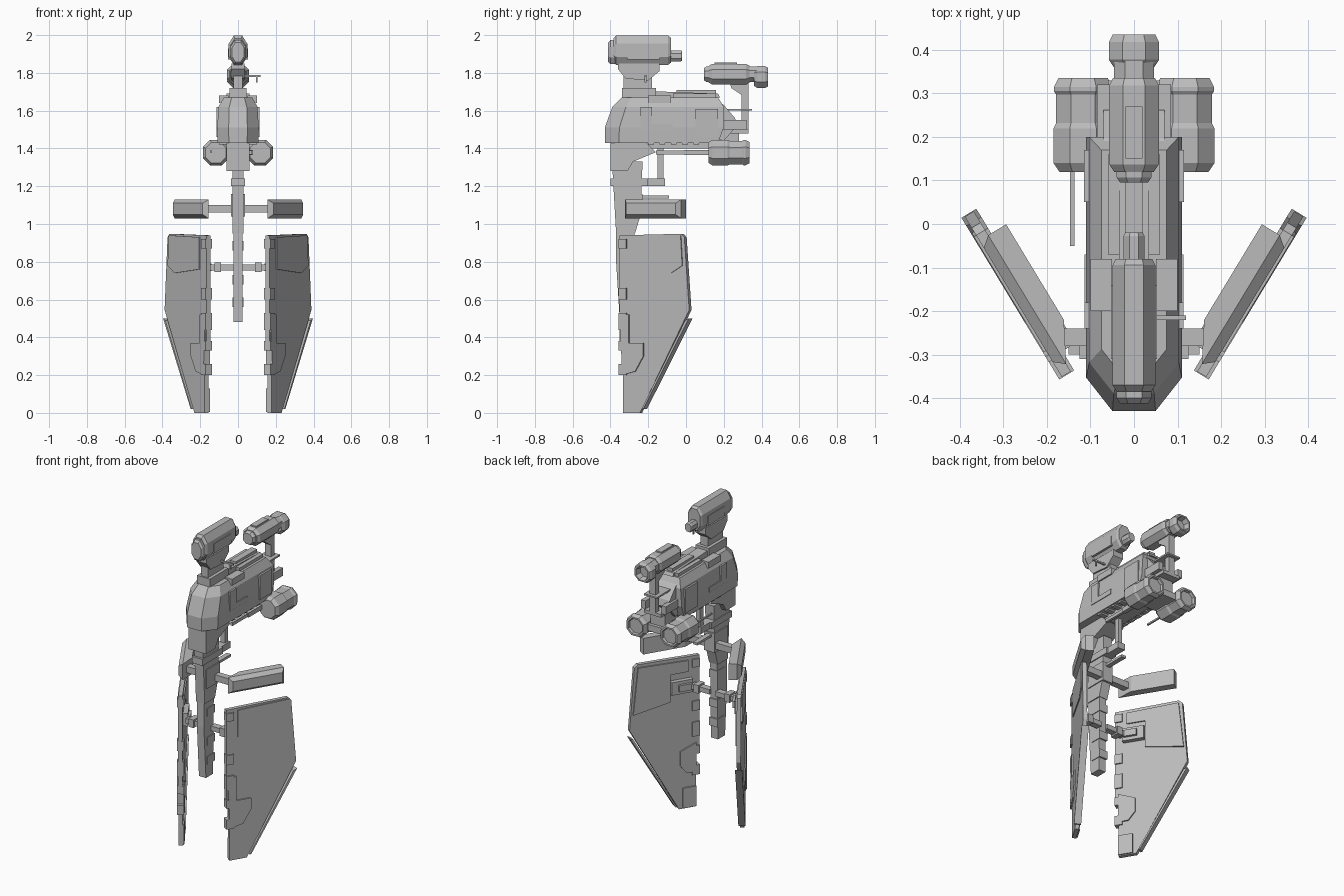
import bpy, bmesh
from mathutils import Vector

if "Cube" in bpy.data.objects:
    bpy.data.objects.remove(bpy.data.objects["Cube"], do_unlink=True)

colour = (.5, .5, .5, 1)
grey = bpy.data.materials.new("hull grey")
grey.use_nodes = True
grey.diffuse_color = colour
grey.node_tree.nodes["Principled BSDF"].inputs["Base Color"].default_value = colour


def loft(name, rings, mirror=False):
    """Skin equal-length rings, cap both ends, optionally mirror across x."""
    bm = bmesh.new()
    loops = [[bm.verts.new(point) for point in ring] for ring in rings]
    count = len(loops[0])
    for lower, upper in zip(loops, loops[1:]):
        for i in range(count):
            j = (i + 1) % count
            bm.faces.new((lower[i], lower[j], upper[j], upper[i]))
    bm.faces.new(reversed(loops[0]))
    bm.faces.new(loops[-1])
    bmesh.ops.recalc_face_normals(bm, faces=bm.faces)
    mesh = bpy.data.meshes.new(name)
    bm.to_mesh(mesh)
    bm.free()
    mesh.materials.append(grey)
    part = bpy.data.objects.new(name, mesh)
    bpy.context.scene.collection.objects.link(part)
    if mirror:
        part.modifiers.new("Mirror", 'MIRROR').use_mirror_merge = False


def rectangle(first, second):
    (a, b), (c, d) = first, second
    return [(a, c), (b, c), (b, d), (a, d)]


def block(name, x, y, z, mirror=False):
    """Box between the given limits."""
    loft(name, [[(px, py, pz) for px, py in rectangle(x, y)] for pz in z], mirror)


def slab(name, half, y, z):
    """Box centred across the model."""
    block(name, (-half, half), y, z)


def cutout(name, x, outline, mirror=False):
    """Side outline of (y, z) points extruded across x."""
    loft(name, [[(px, py, pz) for py, pz in outline] for px in x], mirror)


def canister(name, radius, y, z, x=0, tall=1, hollow=False, mirror=False):
    """Eight-sided can along y with chamfered ends and an optional open back."""
    front, back = y
    lip = radius * .3
    stations = [(front, .8), (front + lip, 1), (back - lip, 1), (back, .85)]
    if hollow:
        stations += [(back, .7), (back - 2 * lip, .55)]
    k = .45
    section = [(k, -1), (1, -k), (1, k), (k, 1), (-k, 1), (-1, k), (-1, -k), (-k, -1)]
    loft(name, [[(x + radius * size * across, py, z + radius * size * tall * up)
                 for across, up in section] for py, size in stations], mirror)


# Wings and vanes share a slanted plane: along it, out of it, and height
ROOT = Vector((.166, -.328, 0))
ALONG = Vector((.518, .856, 0))
OUT = Vector((.856, -.518, 0))
CORE, SKIN = .012, .02


def slanted(outline, depth):
    return [ROOT + ALONG * u + OUT * depth + Vector((0, 0, z)) for u, z in outline]


def panel(name, outline, inner, outer):
    loft(name, [slanted(outline, inner), slanted(outline, outer)], True)


def patch(name, along, z, inner, outer):
    panel(name, rectangle(along, z), inner, outer)


# Main hull with faceted nose, stacked as horizontal slices
BELLY, DECK = 1.43, 1.67


def hull_slice(z, nose, half, back):
    tip, shoulder = half * .45, nose + half * .7
    return [(-tip, nose, z), (tip, nose, z), (half, shoulder, z),
            (half, back, z), (-half, back, z), (-half, shoulder, z)]


loft("hull", [hull_slice(BELLY, -.43, .108, .17), hull_slice(1.51, -.43, .11, .2),
              hull_slice(1.62, -.39, .103, .2), hull_slice(DECK, -.34, .075, .17)])
block("side_plate", (.1, .114), (-.24, -.18), (1.5, 1.62), mirror=True)
block("side_plate_foot", (.1, .114), (-.18, -.07), (1.5, 1.53), mirror=True)
block("rear_side_plate", (.07, .115), (.05, .17), (1.46, 1.61), mirror=True)
block("shoulder_plate", (.05, .1), (-.2, -.08), (1.64, 1.68), mirror=True)
for tooth in range(5):
    start = tooth * .06 - .2
    slab("hull_tooth", .1, (start, start + .03), (BELLY - .01, BELLY + .01))

# Dorsal rail and rear machinery
cutout("dorsal_rail", (-.035, .035), [(-.33, DECK), (.18, DECK), (.17, 1.69), (-.1, 1.7),
                                      (-.3, 1.71)])
slab("dorsal_deck", .06, (-.07, .16), (DECK - .01, DECK + .02))
slab("dorsal_fin", .02, (-.05, .16), (DECK, DECK + .04))
cutout("rear_block", (-.07, .07), [(.15, 1.46), (.2, 1.44), (.27, 1.52), (.26, 1.56),
                                   (.2, 1.63), (.15, 1.66)])
slab("rear_bracket", .06, (.1, .33), (1.48, 1.5))
block("rear_rail", (.055, .085), (.1, .32), (1.5, 1.55), mirror=True)
slab("rear_wire", .045, (.18, .35), (1.6, 1.61))

# Upper cannon and its support
AIM = 1.793
slab("cannon_post", .02, (.295, .33), (1.5, AIM))
cutout("cannon_brace", (-.02, .02), [(.3, 1.68), (.3, AIM), (.22, AIM), (.24, 1.72)])
canister("cannon_front", .04, (.095, .14), AIM)
canister("cannon", .057, (.12, .335), AIM, tall=.95)
canister("cannon_neck", .046, (.3, .4), AIM, tall=.9)
canister("cannon_nozzle", .058, (.36, .435), AIM - .015, hollow=True)
slab("cannon_sight", .02, (.15, .27), (1.84, 1.855))

# Sensor head and neck
canister("head", .049, (-.385, -.08), 1.92, tall=1.58)
canister("face", .04, (-.412, -.35), 1.91, tall=1.6)
canister("head_tail", .024, (-.1, -.02), 1.89, tall=1.2)
block("head_cheek", (.035, .053), (-.31, -.14), (1.87, 1.93), mirror=True)
cutout("jaw", (-.035, .035), [(-.36, 1.85), (-.36, 1.82), (-.32, 1.77), (-.2, 1.76),
                              (-.14, 1.81), (-.14, 1.85)])
slab("neck", .025, (-.33, -.18), (1.7, 1.8))
slab("neck_collar", .045, (-.34, -.16), (DECK, 1.72))
block("antenna_arm", (.02, .12), (-.22, -.21), (1.778, 1.788))
block("antenna_tip", (.095, .103), (-.22, -.21), (1.75, 1.79))

# Twin engines with hollow rear nozzles
POD, SPREAD = 1.378, .117
canister("engine", .068, (.12, .24), POD, SPREAD, mirror=True)
canister("engine_waist", .062, (.2, .32), POD, SPREAD, mirror=True)
canister("engine_nozzle", .067, (.285, .335), POD, SPREAD, hollow=True, mirror=True)
slab("engine_bridge", .07, (.13, .3), (POD - .02, POD + .02))
slab("engine_mount", .05, (.14, .28), (POD, 1.48))
block("long_barrel", (.06, .075), (-.16, .12), (POD - .01, POD + .01))
block("barrel_sleeve", (.055, .08), (-.01, .12), (POD - .014, POD + .014))
block("short_barrel", (-.147, -.137), (-.05, .13), (POD, POD + .01))

# Keel block and long vertical column
cutout("keel", (-.06, .06), [(-.4, 1.44), (-.4, 1.28), (-.31, 1.28), (-.28, 1.33),
                             (-.16, 1.38), (-.22, 1.44)])
slab("keel_rail", .05, (-.25, .14), (1.4, 1.44))
cutout("upper_column", (-.03, .03), [(-.39, 1.3), (-.37, .95), (-.27, .95), (-.24, 1.05),
                                     (-.23, 1.33), (-.3, 1.33)])
cutout("column", (-.024, .024), [(-.37, 1.1), (-.37, .8), (-.35, .48), (-.28, .48),
                                 (-.27, 1.1)])
slab("column_collar", .036, (-.4, -.2), (1.2, 1.24))
slab("column_joint", .036, (-.36, -.23), (1.04, 1.16))
slab("piston_foot", .025, (-.22, -.11), (1.2, 1.24))
slab("piston", .014, (-.15, -.12), (1.22, 1.41))
slab("rear_spike", .015, (-.25, -.09), (1.135, 1.15))
for z in (.56, .68, .86):
    slab("column_band", .028, (-.34, -.268), (z, z + .05))


# Short upper vanes with bevelled outer faces
def vane_face(depth, start, inset=0):
    along, height = (start + inset, .346 - inset), (1.03 + inset, 1.13 - inset)
    return slanted(rectangle(along, height), depth)


loft("vane", [vane_face(-.06, .09), vane_face(-CORE, 0), vane_face(CORE, 0, SKIN)], True)
block("vane_arm", (.02, .17), (-.28, -.24), (1.06, 1.1), mirror=True)

# Large lower wings with raised plating on both faces
panel("wing", [(-.02, .94), (.36, .948), (.38, .93), (.41, .545), (.105, 0), (0, 0),
               (0, .35), (-.02, .36)], -CORE, CORE)
panel("wing_outer_top", [(.05, .76), (.3, .74), (.37, .78), (.36, .94), (.05, .93)],
      0, CORE + .006)
panel("wing_outer_low", [(0, .2), (.08, .22), (.13, .3), (.13, .37), (.04, .37),
                         (.04, .52), (-.015, .52)], 0, SKIN)
panel("wing_trailing_edge", [(.412, .5), (.39, .49), (.12, .02), (.13, .02)], -SKIN, SKIN)
panel("wing_inner_top", [(.16, .68), (.39, .64), (.36, .93), (.05, .92), (.05, .85),
                         (.16, .85)], -SKIN, 0)
panel("wing_inner_low", [(0, .22), (.06, .22), (.1, .27), (.1, .36), (0, .4)], -SKIN, 0)
patch("wing_tip_pad", (0, .085), (.005, .13), -SKIN, 0)
for z, size in ((.2, .06), (.33, .05), (.44, .09), (.6, .06), (.87, .05)):
    patch("leading_edge_block", (-.022, .025), (z, z + size), -SKIN, SKIN)

# Wing roots joining column and wings
patch("wing_socket", (.03, .16), (.73, .81), -.04, 0)
patch("wing_socket_cap", (.04, .12), (.75, .79), -.055, 0)
block("wing_arm", (.02, .15), (-.3, -.26), (.755, .785), mirror=True)
block("wing_arm_collar", (.09, .125), (-.31, -.25), (.745, .795), mirror=True)
